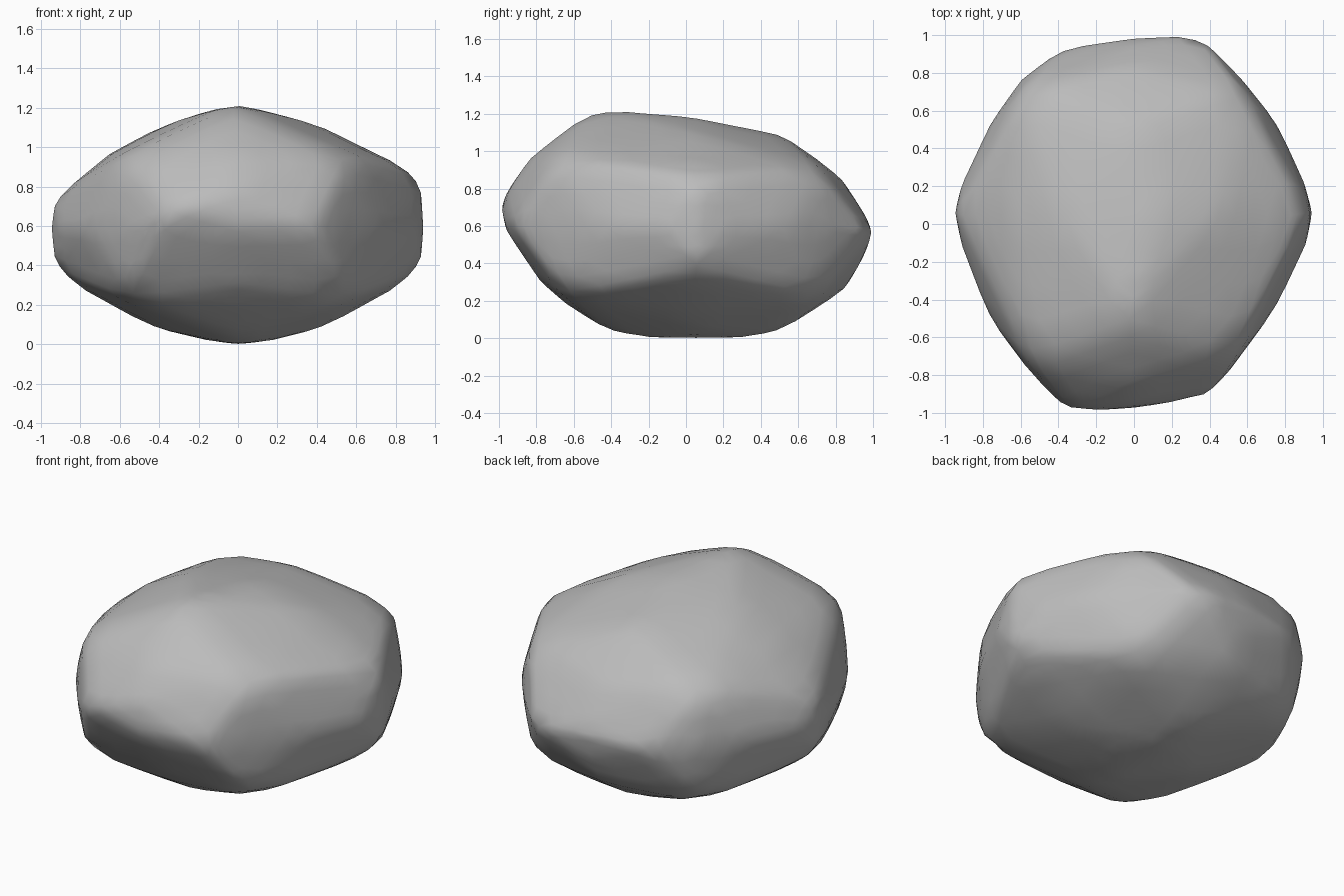
import bpy
import bmesh

cube = bpy.data.objects.get("Cube")
if cube:
    bpy.data.objects.remove(cube, do_unlink=True)

# Short roof ridges of the boulder: one per side
ridges = [
    (-0.34, -1, 0.68), (0.38, -0.92, 0.6),      # front
    (-0.39, 0.93, 0.58), (0.34, 1, 0.56),       # back
    (-0.93, 0.06, 0.75), (-0.93, 0.06, 0.38),   # -x side
    (0.93, 0.06, 0.85), (0.93, 0.06, 0.38),     # +x side
    (-0.03, -0.52, 1.22), (0.01, 0.5, 1.1),     # top
    (0, -0.39, 0.02), (0, 0.49, 0.02),          # bottom
]
# Eight outer corners, where three facets meet
corners = [
    (-0.56, -0.71, 0.97), (0.55, -0.68, 0.96),
    (-0.57, 0.71, 0.93), (0.57, 0.7, 0.91),
    (-0.56, -0.68, 0.23), (0.55, -0.65, 0.23),
    (-0.57, 0.7, 0.22), (0.56, 0.7, 0.22),
]
# Middle cross-sections that dome the facets, one per axis
plan = [
    (-0.95, 0.06), (-0.91, 0.23), (-0.77, 0.53), (-0.6, 0.77),
    (0, 0.985), (0.46, 0.88), (0.59, 0.75), (0.76, 0.54), (0.9, 0.23),
    (0.945, 0.06), (0.91, -0.12), (0.76, -0.44), (0.5, -0.79),
    (0, -0.98), (-0.46, -0.88), (-0.59, -0.74), (-0.77, -0.5), (-0.91, -0.13),
]
across = [
    (-0.66, 0.97), (-0.38, 1.12), (0.12, 1.19), (0.46, 1.1), (0.66, 1),
    (0.8, 0.93), (0.8, 0.28), (0.46, 0.09), (0.18, 0.02),
    (-0.16, 0.02), (-0.46, 0.09), (-0.8, 0.28),
]
along = [
    (-0.96, 0.79), (-0.84, 0.97), (-0.36, 1.22), (0.7, 0.96), (0.84, 0.85),
    (0.95, 0.68), (0.95, 0.43), (0.86, 0.26), (0.35, 0),
    (-0.24, 0), (-0.64, 0.18), (-0.79, 0.31), (-0.95, 0.55),
]
points = ridges + corners
points += [(x, y, 0.59) for x, y in plan]
points += [(x, 0.04, z) for x, z in across]
points += [(0, y, z) for y, z in along]

# Wrap the points in a hull, then soften the creases slightly
bm = bmesh.new()
for p in points:
    bm.verts.new(p)
hull = bmesh.ops.convex_hull(bm, input=bm.verts[:])
inner = [g for g in hull["geom_interior"] if isinstance(g, bmesh.types.BMVert)]
bmesh.ops.delete(bm, geom=inner, context="VERTS")
bmesh.ops.recalc_face_normals(bm, faces=bm.faces[:])
tips = set(bm.verts)
bmesh.ops.subdivide_edges(bm, edges=bm.edges[:], cuts=3, use_grid_fill=True)
bmesh.ops.triangulate(bm, faces=bm.faces[:])
between = [v for v in bm.verts if v not in tips]
for _ in range(2):
    bmesh.ops.smooth_vert(bm, verts=between, factor=0.4,
                          use_axis_x=True, use_axis_y=True, use_axis_z=True)
for f in bm.faces:
    f.smooth = True

mesh = bpy.data.meshes.new("boulder")
bm.to_mesh(mesh)
bm.free()
boulder = bpy.data.objects.new("boulder", mesh)
bpy.context.collection.objects.link(boulder)

# Stone colour
stone = bpy.data.materials.new("stone grey")
stone.use_nodes = True
colour = (0.5, 0.5, 0.5, 1.0)
stone.diffuse_color = colour
stone.node_tree.nodes["Principled BSDF"].inputs["Base Color"].default_value = colour
mesh.materials.append(stone)
